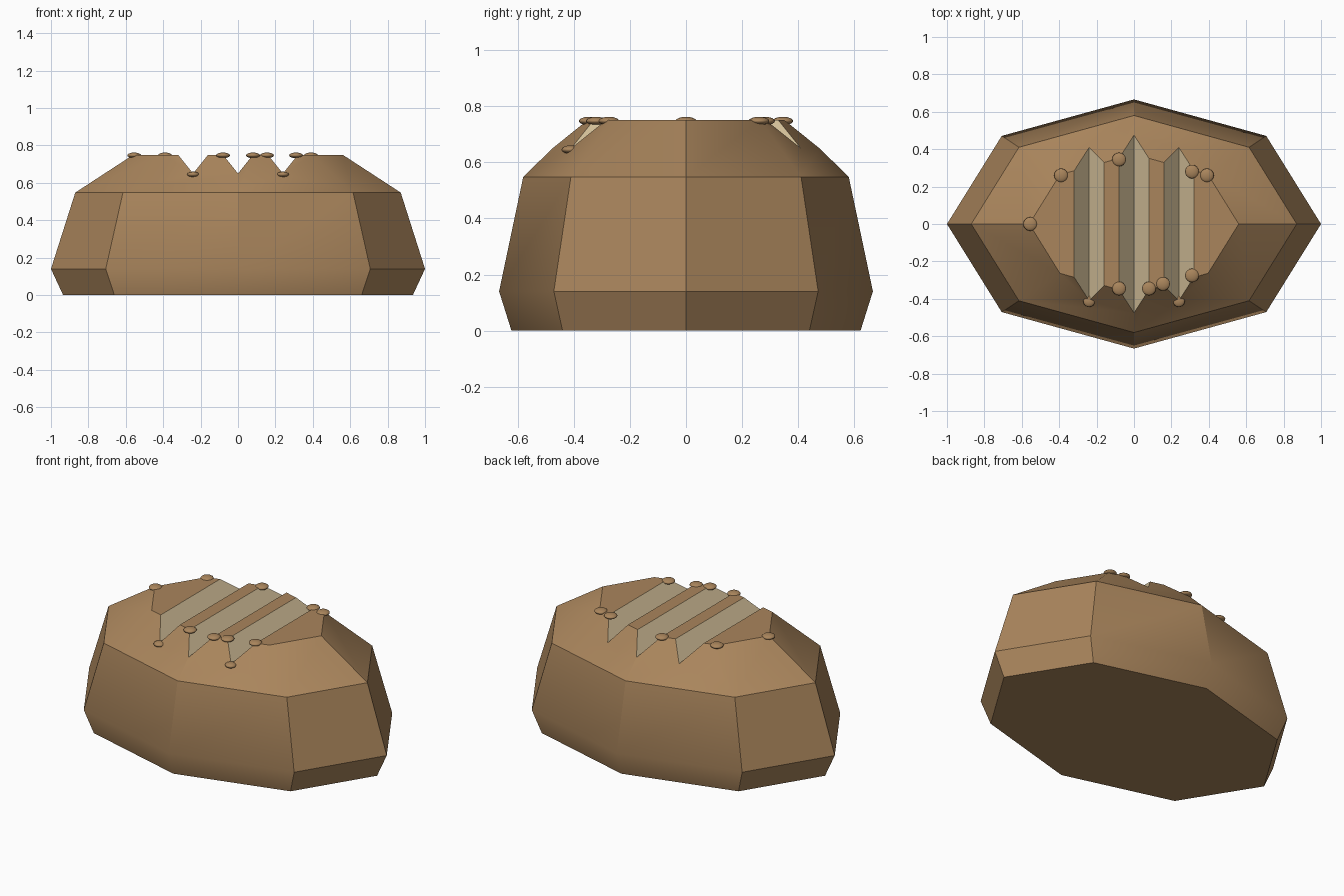
import bpy, bmesh
from math import cos, sin, pi, radians

cube = bpy.data.objects.get("Cube")
if cube:
    bpy.data.objects.remove(cube, do_unlink=True)


def material(name, rgb):
    m = bpy.data.materials.new(name)
    m.use_nodes = True
    m.diffuse_color = (*rgb, 1)
    m.node_tree.nodes["Principled BSDF"].inputs["Base Color"].default_value = (*rgb, 1)
    return m


crust = material("crust brown", (0.40, 0.235, 0.107))
crumb = material("crumb cream", (0.66, 0.53, 0.32))


def loft(name, rings):
    """Skin a list of matching point rings and cap both ends."""
    bm = bmesh.new()
    loops = [[bm.verts.new(p) for p in ring] for ring in rings]
    for a, b in zip(loops, loops[1:]):
        for i in range(len(a)):
            j = (i + 1) % len(a)
            bm.faces.new((a[i], a[j], b[j], b[i]))
    bm.faces.new(loops[0])
    bm.faces.new(loops[-1])
    bmesh.ops.recalc_face_normals(bm, faces=bm.faces)
    mesh = bpy.data.meshes.new(name)
    bm.to_mesh(mesh)
    bm.free()
    obj = bpy.data.objects.new(name, mesh)
    bpy.context.collection.objects.link(obj)
    return obj


def select(obj):
    bpy.ops.object.select_all(action="DESELECT")
    obj.select_set(True)
    bpy.context.view_layer.objects.active = obj


# Loaf: eight-sided oval rings (height, half length, half depth)
profile = [(0, 0.935, 0.622), (0.14, 1, 0.666), (0.548, 0.87, 0.58), (0.75, 0.56, 0.373)]
loaf = loft("loaf", [[(a * cos(i * pi / 4), b * sin(i * pi / 4), z) for i in range(8)]
                     for z, a, b in profile])
loaf.data.materials.append(crust)
loaf.data.materials.append(crumb)

# Three V-shaped scores cut across the top
for x in (-0.24, 0, 0.24):
    cutter = loft("score_cutter", [[(x, y, 0.65), (x + 0.104, y, 0.78), (x - 0.104, y, 0.78)]
                                   for y in (-0.8, 0.8)])
    cutter.hide_render = True
    select(loaf)
    mod = loaf.modifiers.new("score", "BOOLEAN")
    mod.operation = "DIFFERENCE"
    mod.solver = "EXACT"
    mod.object = cutter
    bpy.ops.object.modifier_apply(modifier=mod.name)
    bpy.data.objects.remove(cutter, do_unlink=True)

# Score walls show the crumb
for f in loaf.data.polygons:
    wall = f.center.z > 0.64 and abs(f.normal.y) < 0.02 and abs(f.normal.x) > 0.5
    f.material_index = 1 if wall else 0
select(loaf)
bpy.ops.object.shade_smooth_by_angle(angle=radians(30))

# Flattened seeds around the top rim and at the score ends
rim = [(-0.555, 0), (-0.39, 0.26), (-0.08, 0.345), (0.31, 0.28), (0.39, 0.26),
       (-0.08, -0.345), (0.08, -0.345), (0.155, -0.32), (0.31, -0.275)]
seeds = [(x, y, 0.747) for x, y in rim] + [(x, -0.412, 0.645) for x in (-0.24, 0.24)]
for p in seeds:
    bpy.ops.mesh.primitive_uv_sphere_add(segments=16, ring_count=8, radius=1, location=p)
    seed = bpy.context.object
    seed.name = "seed"
    size = 0.037 if p[2] > 0.7 else 0.032
    seed.scale = (size, size, 0.015)
    seed.data.materials.append(crust)
    bpy.ops.object.shade_smooth()
